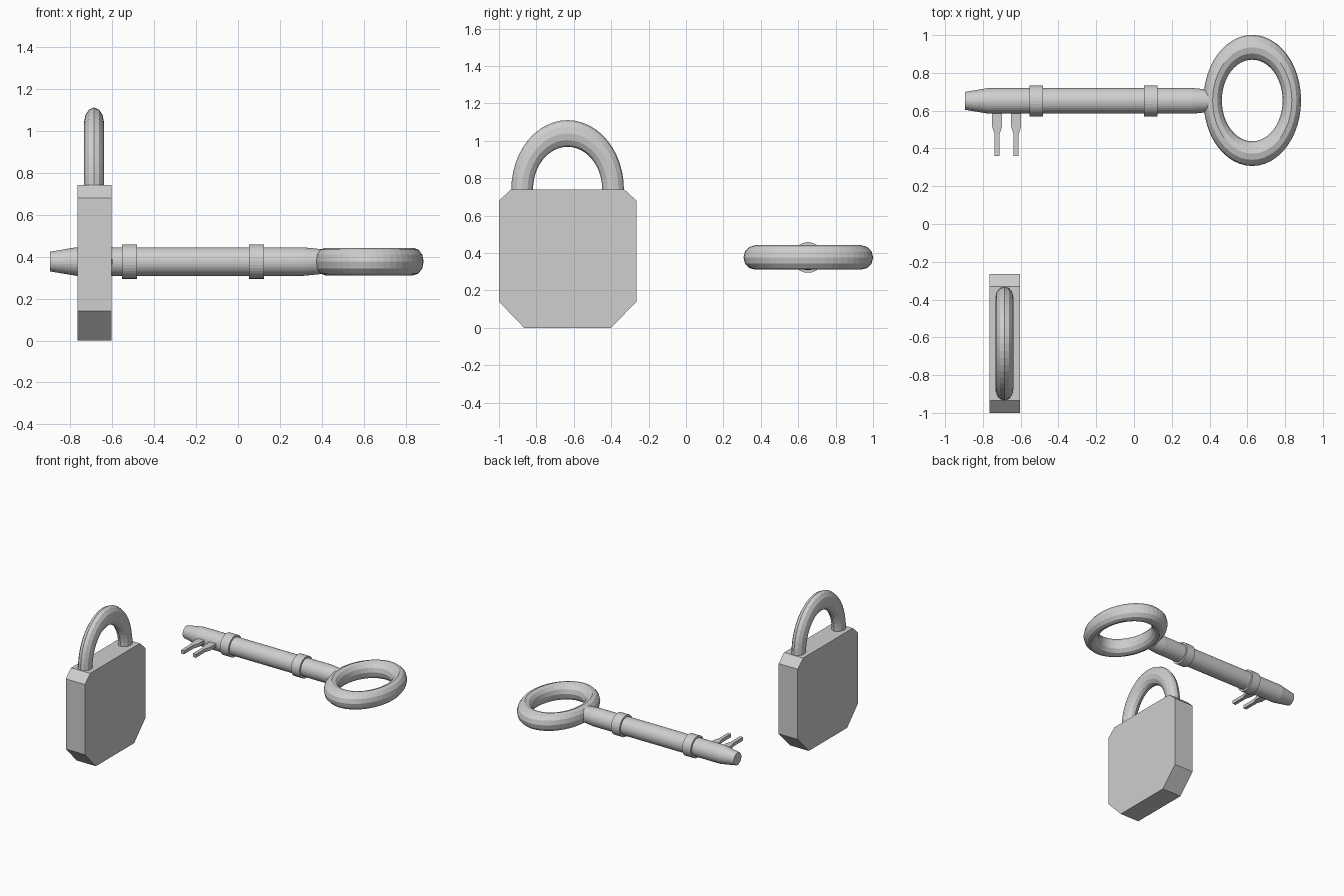
import bpy
import bmesh
from math import cos, sin, pi
from mathutils import Vector

cube = bpy.data.objects.get("Cube")
if cube:
    bpy.data.objects.remove(cube)

metal = bpy.data.materials.new("grey_metal")
metal.use_nodes = True
GREY = (0.62, 0.62, 0.62, 1)
metal.diffuse_color = GREY
metal.node_tree.nodes["Principled BSDF"].inputs["Base Color"].default_value = GREY

KEY_Y, KEY_Z = 0.652, 0.376   # key axis
LOCK_X = -0.684               # middle of the padlock


def finish(name, bm):
    bmesh.ops.recalc_face_normals(bm, faces=bm.faces)
    mesh = bpy.data.meshes.new(name)
    bm.to_mesh(mesh)
    bm.free()
    mesh.materials.append(metal)
    obj = bpy.data.objects.new(name, mesh)
    bpy.context.collection.objects.link(obj)
    return obj


def prism(name, outline, offset):
    """Extrude a closed outline along an offset."""
    bm = bmesh.new()
    face = bm.faces.new([bm.verts.new(p) for p in outline])
    result = bmesh.ops.extrude_face_region(bm, geom=[face], use_keep_orig=True)
    verts = [v for v in result["geom"] if isinstance(v, bmesh.types.BMVert)]
    bmesh.ops.translate(bm, verts=verts, vec=Vector(offset))
    return finish(name, bm)


def turned(name, profile, sides=32):
    """Solid of (x, radius) stations around the key axis."""
    bm = bmesh.new()
    rings = []
    for x, r in profile:
        angles = [2 * pi * i / sides for i in range(sides)]
        rings.append([bm.verts.new((x, KEY_Y + r * cos(a), KEY_Z + r * sin(a)))
                      for a in angles])
    for a, b in zip(rings, rings[1:]):
        for i in range(sides):
            j = (i + 1) % sides
            bm.faces.new((a[i], a[j], b[j], b[i]))
    bm.faces.new(rings[0])
    bm.faces.new(rings[-1])
    return finish(name, bm)


def oval_ring(name, place, major, minor, cut_z=None, major_steps=48, minor_steps=12):
    """Ring whose (along, across, thickness) values are mapped by place()."""
    bm = bmesh.new()
    grid = []
    for i in range(major_steps):
        u = 2 * pi * i / major_steps
        row = []
        for j in range(minor_steps):
            v = 2 * pi * j / minor_steps
            r = major + minor * cos(v)
            row.append(bm.verts.new(place(r * cos(u), r * sin(u), minor * sin(v))))
        grid.append(row)
    for i in range(major_steps):
        a, b = grid[i], grid[(i + 1) % major_steps]
        for j in range(minor_steps):
            k = (j + 1) % minor_steps
            bm.faces.new((a[j], b[j], b[k], a[k]))
    if cut_z is not None:
        bmesh.ops.bisect_plane(bm, geom=bm.verts[:] + bm.edges[:] + bm.faces[:],
                               plane_co=(0, 0, cut_z), plane_no=(0, 0, 1),
                               clear_inner=True)
        bmesh.ops.holes_fill(bm, edges=[e for e in bm.edges if e.is_boundary])
    return finish(name, bm)


# Padlock body: slab with chamfered corners
body = [(-0.865, 0), (-0.40, 0), (-0.265, 0.14), (-0.265, 0.68),
        (-0.33, 0.74), (-0.935, 0.74), (-1, 0.68), (-1, 0.14)]
prism("padlock_body", [(LOCK_X - 0.081, y, z) for y, z in body], (0.162, 0, 0))

# Shackle: upper half of an oval ring, sunk into the body
oval_ring("padlock_shackle",
          lambda a, b, t: (LOCK_X - 0.002 + t * 0.82, -0.633 + a, 0.74 + b * 1.23),
          0.243, 0.058, cut_z=0.70)

# Key bow
oval_ring("key_bow",
          lambda a, b, t: (0.626 + a, 0.654 + b * 1.342, KEY_Z + t * 1.342),
          0.2097, 0.0488)

# Key shaft with tapered ends, and its two collars
turned("key_shaft", [(-0.895, 0.047), (-0.77, 0.068), (0.31, 0.068), (0.41, 0.058)])
for name, x in (("front_collar", -0.517), ("rear_collar", 0.088)):
    turned(name, [(x - 0.036, 0.082), (x + 0.036, 0.082)])

# Key teeth: thin stems, wider at the root
half_tooth = [(0.027, 0.62), (0.027, 0.517), (0.013, 0.475), (0.013, 0.36)]
for name, x in (("outer_tooth", -0.725), ("inner_tooth", -0.624)):
    outline = [(x + w, y, KEY_Z - 0.013) for w, y in half_tooth]
    outline += [(x - w, y, KEY_Z - 0.013) for w, y in reversed(half_tooth)]
    prism(name, outline, (0, 0, 0.026))
